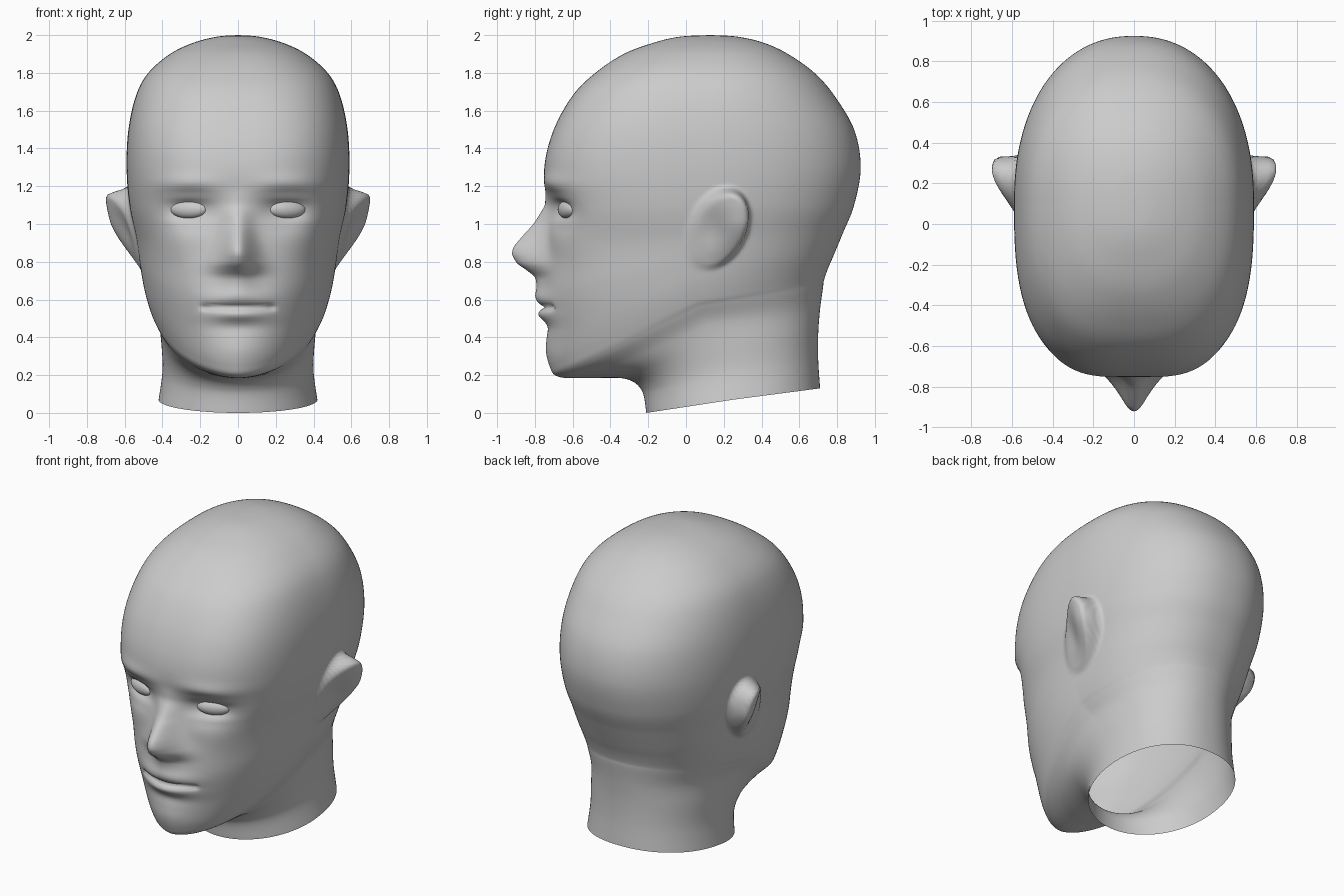
import bpy, bmesh
from math import sin, cos, pi, exp, radians

if "Cube" in bpy.data.objects:
    bpy.data.objects.remove(bpy.data.objects["Cube"])

N, SUB = 280, 14

# Tilted head rings, crown to neck:
# front y, front z, centre y, half width, side z, back y, back z, front squareness
RINGS = [
    (.13, 2.0, .13, 0, 2.0, .13, 2.0, 2.2),
    (-.03, 1.992, .13, .11, 1.992, .27, 1.992, 2.2),
    (-.17, 1.96, .13, .235, 1.96, .41, 1.96, 2.3),
    (-.33, 1.90, .13, .36, 1.90, .54, 1.90, 2.4),
    (-.48, 1.80, .12, .475, 1.80, .68, 1.80, 2.6),
    (-.60, 1.68, .11, .54, 1.68, .785, 1.68, 2.7),
    (-.70, 1.50, .10, .58, 1.50, .89, 1.50, 2.8),
    (-.75, 1.30, .10, .59, 1.30, .925, 1.30, 2.8),
    (-.735, 1.08, .10, .575, 1.10, .89, 1.10, 2.7),
    (-.735, .86, .10, .54, .93, .83, .95, 2.4),
    (-.755, .62, .08, .52, .80, .78, .83, 2.2),
    (-.735, .42, .06, .50, .69, .75, .76, 2.0),
    (-.72, .25, .06, .475, .60, .73, .70, 1.8),
    (-.67, .19, .08, .455, .56, .725, .66, 1.8),
    (-.50, .185, .12, .42, .48, .71, .55, 1.9),
    (-.32, .18, .20, .405, .36, .70, .42, 2.0),
    (-.235, .12, .24, .40, .22, .70, .28, 2.0),
    (-.21, 0, .25, .42, .07, .71, .13, 2.0),
]
# Nose ridge: z, projection, half width
NOSE = [(1.18, 0, .07), (1.1, .012, .07), (1.0, .075, .07), (.94, .13, .075),
        (.88, .18, .085), (.84, .188, .095), (.79, .155, .11), (.75, .09, .11),
        (.72, .05, .09), (.66, .03, .09), (.6, 0, .09)]


def step(a, b, v):
    t = min(1, max(0, (v - a) / (b - a)))
    return t * t * (3 - 2 * t)


def bump(x, z, cx, cz, sx, sz):
    return exp(-((x - cx) / sx) ** 2 - ((z - cz) / sz) ** 2)


def catmull(p, i, t):
    a, b = p[max(i - 1, 0)], p[i]
    c, d = p[i + 1], p[min(i + 2, len(p) - 1)]
    return [.5 * (2 * q + (r - o) * t + (2 * o - 5 * q + 4 * r - s) * t * t
                  + (3 * q - o - 3 * r + s) * t ** 3) for o, q, r, s in zip(a, b, c, d)]


def nose(x, z):
    for (z0, d0, w0), (z1, d1, w1) in zip(NOSE, NOSE[1:]):
        if z1 <= z <= z0:
            t = (z0 - z) / (z0 - z1)
            return (d0 + (d1 - d0) * t) * exp(-(x / (w0 + (w1 - w0) * t)) ** 2)
    return 0


def face(x, z):
    """Forward relief of the nose, brows, sockets, lips and chin."""
    x = abs(x)
    d = nose(x, z)
    d -= .075 * bump(x, z, .25, 1.075, .13, .09)
    d += .022 * bump(x, z, .28, 1.21, .17, .05)
    d += .018 * bump(x, z, .26, 1.135, .10, .022)
    d += .012 * bump(x, z, .26, 1.01, .11, .025)
    d += .012 * bump(x, z, .36, .88, .12, .10)
    d += .038 * bump(x, z, 0, .605, .15, .045)
    d += .034 * bump(x, z, 0, .52, .14, .032)
    d -= .032 * exp(-((z - .56) / .011) ** 2) * (1 - step(.17, .215, x))
    d -= .008 * bump(x, z, 0, .45, .15, .03)
    d += .012 * bump(x, z, 0, .33, .15, .07)
    return d


def ear(y, z):
    """Outward relief of the ear: backward flare, rim and hollow."""
    cy = .165 + (z - .97) * .25
    e = (((y - cy) / .15) ** 2 + ((z - .97) / .21) ** 2) ** .5
    mask = 1 - step(.86, 1.1, e)
    lift = (.015 + .115 * step(-.02, .27, y)) * step(.68, 1.02, z)
    return mask * (lift - .03 * bump(y, z, .14, .98, .07, .10))


# Head and neck as one open skin
bm = bmesh.new()
rows = []
steps = [(i, k / SUB) for i in range(len(RINGS) - 1) for k in range(SUB)] + [(len(RINGS) - 2, 1)]
for i, t in steps:
    yf, zf, c, w, zs, yb, zb, nf = catmull(RINGS, i, t)
    row = []
    for k in range(N):
        s, u = sin(2 * pi * k / N), cos(2 * pi * k / N)
        n = nf if u > 0 else 2.2
        r = (abs(s) ** n + abs(u) ** n) ** (-1 / n)
        x, u = w * s * r, u * r
        y = c - u * (c - yf) if u > 0 else c - u * (yb - c)
        z = zs + abs(u) * ((zf if u > 0 else zb) - zs)
        if u > .3 and .2 < z < 1.5 and i < 13:
            y -= face(x, z) * step(.3, .6, u)
        if .7 < z < 1.25 and -.1 < y < .45:
            h = ear(y, z)
            x += h if s > 0 else -h
            y += h * .2
        row.append(bm.verts.new((x, y, z)))
    rows.append(row)
for a, b in zip(rows, rows[1:]):
    for k in range(N):
        j = (k + 1) % N
        bm.faces.new((a[k], b[k], b[j], a[j]))
bmesh.ops.remove_doubles(bm, verts=bm.verts, dist=.00005)
bmesh.ops.smooth_vert(bm, verts=[v for v in bm.verts if not v.is_boundary], factor=.4,
                      use_axis_x=True, use_axis_y=True, use_axis_z=True)
bmesh.ops.recalc_face_normals(bm, faces=bm.faces)
me = bpy.data.meshes.new("head")
bm.to_mesh(me)
bm.free()
me.shade_smooth()
bpy.context.collection.objects.link(bpy.data.objects.new("head", me))

# Almond-shaped eyes
for side, name in ((1, "left_eye"), (-1, "right_eye")):
    bpy.ops.mesh.primitive_uv_sphere_add(segments=32, ring_count=16, radius=1,
                                         location=(side * .26, -.628, 1.077),
                                         rotation=(0, 0, side * radians(20)))
    eye = bpy.context.object
    eye.name = name
    eye.scale = (.102, .04, .048)
    bpy.ops.object.shade_smooth()
